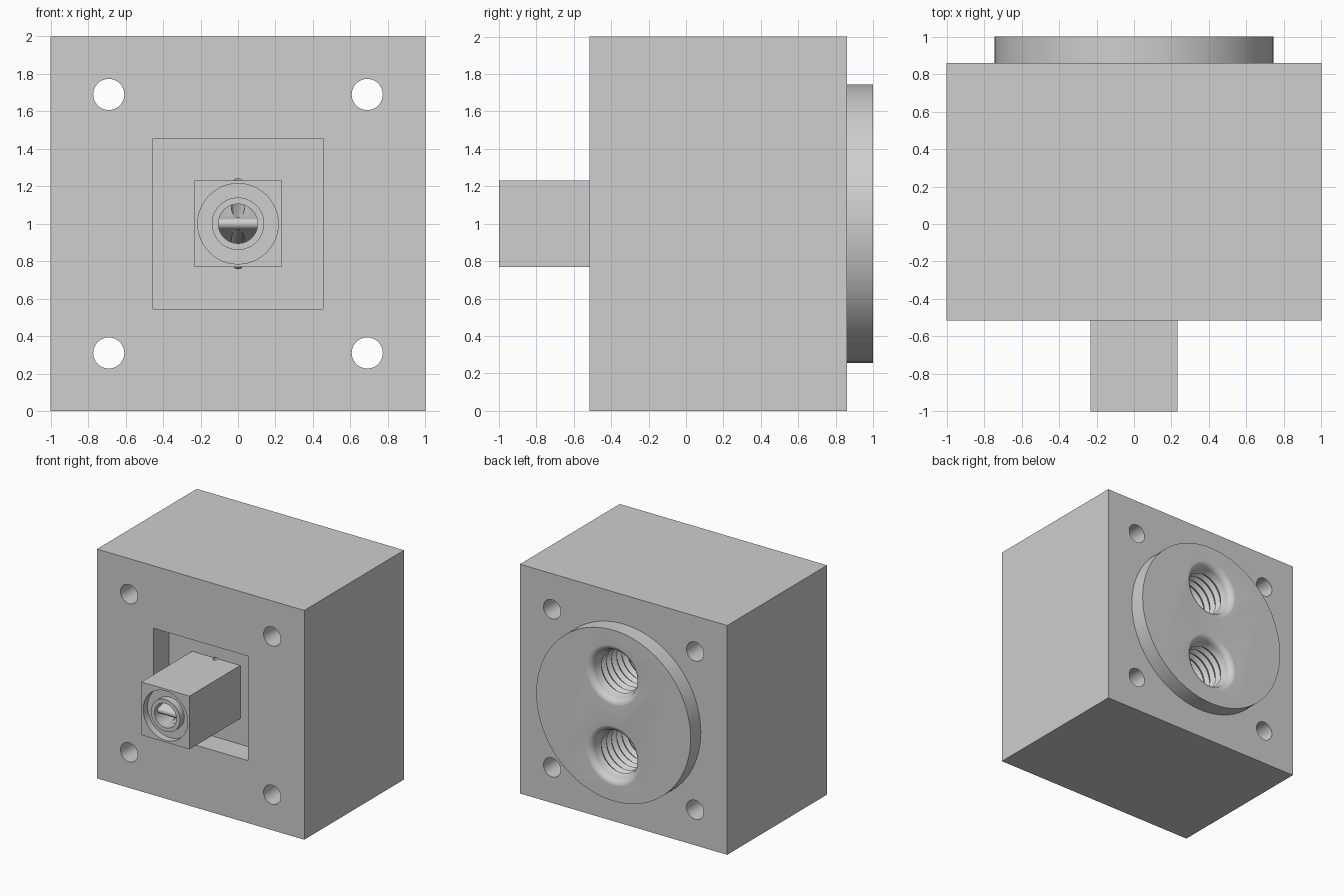
import bpy
import bmesh
import math

cube = bpy.data.objects.get("Cube")
if cube:
    bpy.data.objects.remove(cube, do_unlink=True)

grey = bpy.data.materials.new("light_grey")
grey.use_nodes = True
COLOUR = (0.62, 0.62, 0.62, 1)
grey.diffuse_color = COLOUR
grey.node_tree.nodes["Principled BSDF"].inputs["Base Color"].default_value = COLOUR


def finish(name, bm):
    bmesh.ops.recalc_face_normals(bm, faces=bm.faces[:])
    mesh = bpy.data.meshes.new(name)
    bm.to_mesh(mesh)
    bm.free()
    mesh.materials.append(grey)
    obj = bpy.data.objects.new(name, mesh)
    bpy.context.collection.objects.link(obj)
    return obj


def box(name, lo, hi):
    bm = bmesh.new()
    bmesh.ops.create_cube(bm, size=1)
    for v in bm.verts:
        v.co = [l + (h - l) * (c + 0.5) for l, h, c in zip(lo, hi, v.co)]
    return finish(name, bm)


def lathe(name, profile, loc=(0, 0, 1), tilt=0, sides=48, closed=False):
    """Spin (radius, y) points about the y axis; closed makes a washer."""
    bm = bmesh.new()
    angles = [2 * math.pi * i / sides for i in range(sides)]
    rings = [[bm.verts.new((r * math.cos(a), y, r * math.sin(a))) for a in angles]
             for r, y in profile]
    pairs = list(zip(rings, rings[1:]))
    if closed:
        pairs.append((rings[-1], rings[0]))
    else:
        bm.faces.new(rings[0])
        bm.faces.new(rings[-1])
    for a, b in pairs:
        for i in range(sides):
            j = (i + 1) % sides
            bm.faces.new((a[i], a[j], b[j], b[i]))
    obj = finish(name, bm)
    obj.location = loc
    obj.rotation_euler.x = tilt
    return obj


def cut(obj, cutters):
    for c in cutters:
        mod = obj.modifiers.new("cut", "BOOLEAN")
        mod.operation = "DIFFERENCE"
        mod.solver = "EXACT"
        mod.object = c
    bpy.context.view_layer.update()
    graph = bpy.context.evaluated_depsgraph_get()
    mesh = bpy.data.meshes.new_from_object(obj.evaluated_get(graph))
    obj.modifiers.clear()
    obj.data = mesh


# Main solids
block = box("main_block", (-1, -0.515, 0), (1, 0.86, 2))
disc = lathe("rear_disc", [(0.745, 0.86), (0.745, 1)], sides=96)
stem = box("front_stem", (-0.232, -1, 0.768), (0.232, -0.30, 1.232))

# Rounded divider inside the stem bore
bm = bmesh.new()
outline = [(-0.93 - 0.03 * math.cos(a), 0.03 * math.sin(a))
           for a in (math.pi * (i / 12 - 0.5) for i in range(13))]
outline += [(-0.78, 0.11), (-0.42, 0.11), (-0.42, -0.11), (-0.78, -0.11)]
face = bm.faces.new([bm.verts.new((-0.11, y, 1 + z)) for y, z in outline])
side = bmesh.ops.extrude_face_region(bm, geom=[face])
bmesh.ops.translate(bm, vec=(0.22, 0, 0),
                    verts=[g for g in side["geom"] if isinstance(g, bmesh.types.BMVert)])
divider = finish("bore_divider", bm)

# Cutters: mounting holes and square pocket
holes = [lathe("hole_cutter", [(0.083, -0.7), (0.083, 1.1)], (x, 0, 1 + z))
         for x in (-0.69, 0.69) for z in (-0.69, 0.69)]
pocket = box("pocket_cutter", (-0.455, -0.7, 0.545), (0.455, -0.30, 1.455))

# Cutters: threaded ports with a rounded mouth
port = [(0.265, 1.03)]
for i in range(9):
    a = math.pi / 2 * (1 - i / 8)
    port.append((0.265 - 0.06 * math.cos(a), 0.941 + 0.06 * math.sin(a)))
for i in range(8):
    y = 0.90 - 0.07 * i
    port += [(0.185, y), (0.21, y - 0.035)]
port += [(0.185, 0.34), (0.02, 0.25)]
ports = [lathe("port_cutter", port, (0, 0, 1 + s * 0.35)) for s in (-1, 1)]

# Cutters: slanted channels, stem bore and ring groove
slant = math.atan2(0.30, 1.35)
channels = [lathe("channel_cutter", [(0.035, 0), (0.035, 1.38)],
                  (0, -0.93, 1 + s * 0.065), s * slant, 24) for s in (-1, 1)]
bore = lathe("bore_cutter", [(0.105, -1.1), (0.105, -0.45)])
groove = lathe("groove_cutter", [(0.14, -1.1), (0.215, -1.1),
                                 (0.215, -0.94), (0.14, -0.94)], closed=True)

cut(block, holes + [pocket] + ports + channels)
cut(disc, ports)
cut(stem, [bore, groove] + channels)
cut(divider, channels)

for c in holes + [pocket, bore, groove] + ports + channels:
    bpy.data.objects.remove(c, do_unlink=True)

# Smooth round surfaces, keep machined edges sharp
bpy.ops.object.select_all(action="DESELECT")
for obj in (block, disc, stem, divider):
    obj.select_set(True)
bpy.context.view_layer.objects.active = block
bpy.ops.object.shade_smooth_by_angle(angle=math.radians(30))
